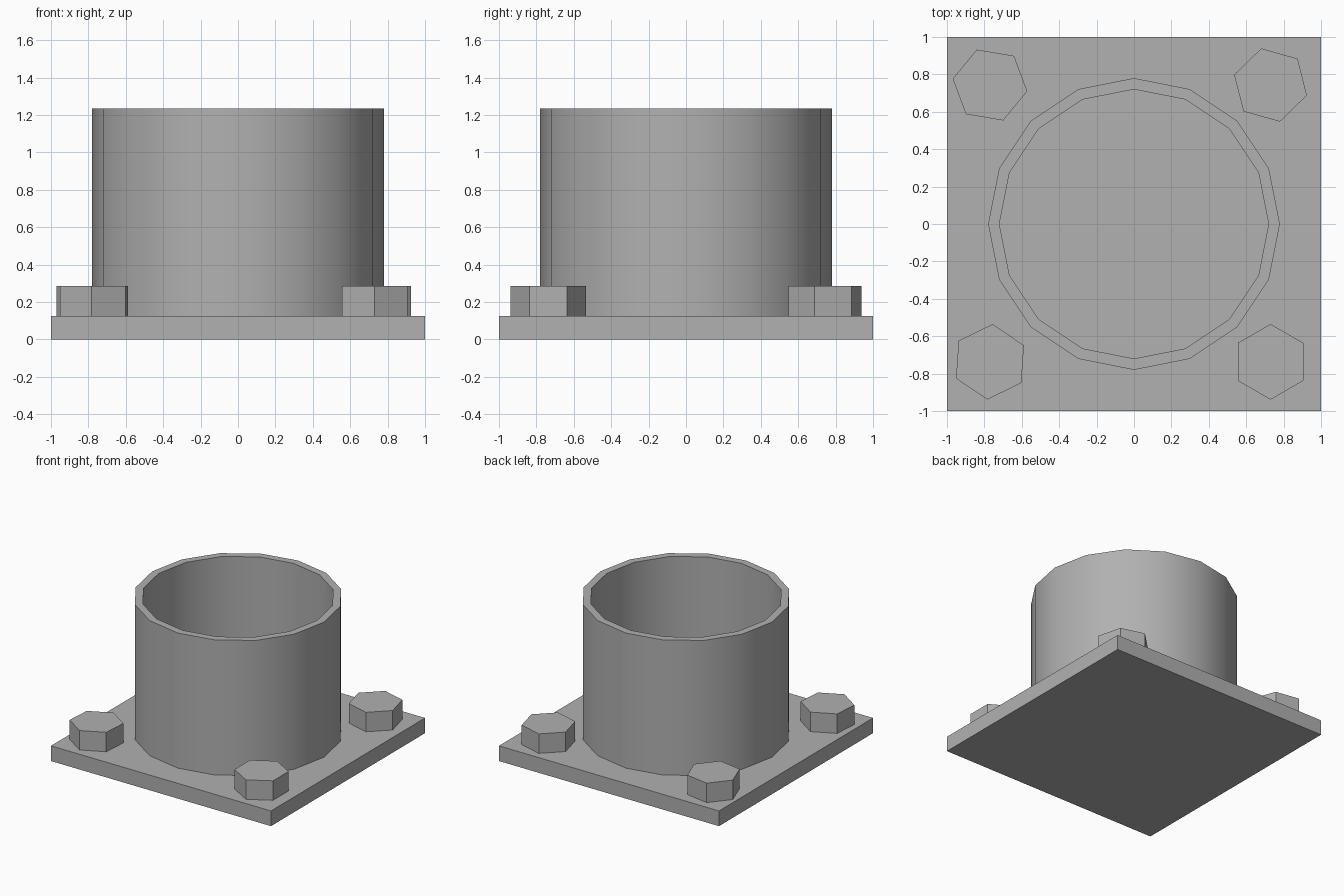
import bpy, bmesh, math

if "Cube" in bpy.data.objects:
    bpy.data.objects.remove(bpy.data.objects["Cube"])

PLATE_TOP, BOLT_TOP, PIPE_TOP = 0.125, 0.285, 1.235

# Dark grey metal shared by all parts
metal = bpy.data.materials.new("dark_grey_metal")
metal.diffuse_color = (0.44, 0.44, 0.44, 1)
metal.use_nodes = True
metal.node_tree.nodes["Principled BSDF"].inputs["Base Color"].default_value = metal.diffuse_color


def finish(name, bm):
    mesh = bpy.data.meshes.new(name)
    bm.to_mesh(mesh)
    bm.free()
    mesh.materials.append(metal)
    obj = bpy.data.objects.new(name, mesh)
    bpy.context.collection.objects.link(obj)
    return obj


def prism(name, sides, radius, z0, z1, x=0, y=0, angle=0):
    """Upright flat-sided prism, first corner at the given angle."""
    bm = bmesh.new()
    rings = [[bm.verts.new((x + radius * math.cos(angle + math.tau * i / sides),
                            y + radius * math.sin(angle + math.tau * i / sides), z))
              for i in range(sides)] for z in (z0, z1)]
    bm.faces.new(rings[0][::-1])
    bm.faces.new(rings[1])
    for i in range(sides):
        j = (i + 1) % sides
        bm.faces.new((rings[0][i], rings[0][j], rings[1][j], rings[1][i]))
    return finish(name, bm)


# Square base plate
prism("base_plate", 4, math.sqrt(2), 0, PLATE_TOP, angle=math.pi / 4)

# Hollow 16-sided pipe: a rectangular wall profile turned about z
bm = bmesh.new()
profile = [(0.78, PLATE_TOP), (0.78, PIPE_TOP), (0.72, PIPE_TOP), (0.72, PLATE_TOP)]
sides = 16
rings = [[bm.verts.new((r * math.cos(math.tau * i / sides),
                        r * math.sin(math.tau * i / sides), z)) for r, z in profile]
         for i in range(sides)]
for i in range(sides):
    a, b = rings[i], rings[(i + 1) % sides]
    for k in range(4):
        n = (k + 1) % 4
        bm.faces.new((a[k], b[k], b[n], a[n]))
bmesh.ops.recalc_face_normals(bm, faces=bm.faces)
pipe = finish("pipe", bm)
bpy.context.view_layer.objects.active = pipe
pipe.select_set(True)
bpy.ops.object.shade_smooth_by_angle(angle=math.radians(30))

# Hexagonal bolt heads, each turned a little differently
bolts = [("back_left_bolt", -0.77, 0.743, -9.5), ("back_right_bolt", 0.73, 0.743, -15.8),
         ("front_left_bolt", -0.77, -0.737, 26), ("front_right_bolt", 0.73, -0.737, 30)]
for name, x, y, turn in bolts:
    prism(name, 6, 0.202, PLATE_TOP, BOLT_TOP, x, y, math.radians(turn))
